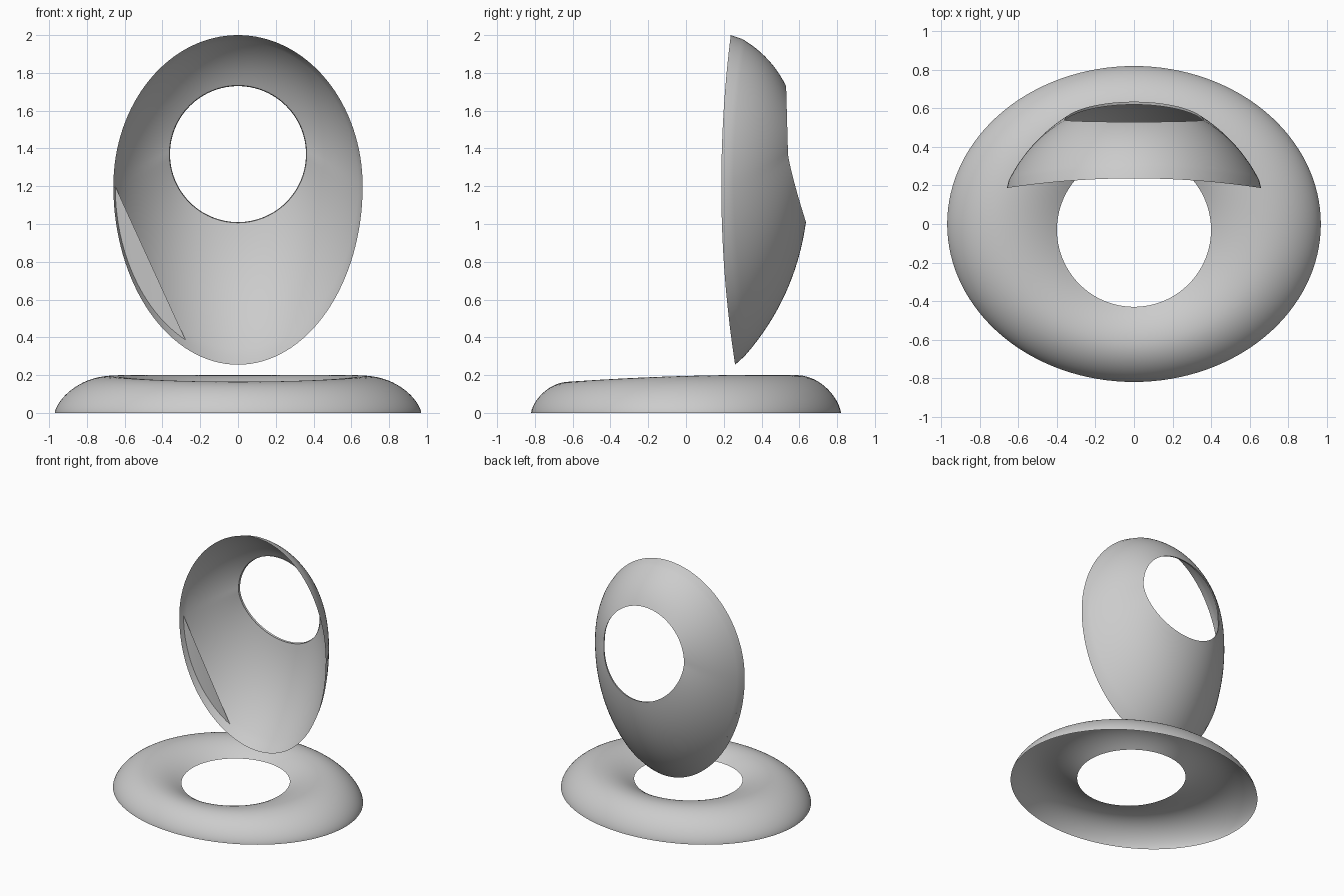
import bpy, math

if "Cube" in bpy.data.objects:
    bpy.data.objects.remove(bpy.data.objects["Cube"])

N = 128  # segments around each ring


def make_object(name, verts, faces):
    mesh = bpy.data.meshes.new(name)
    mesh.from_pydata(verts, [], faces)
    mesh.update()
    ob = bpy.data.objects.new(name, mesh)
    bpy.context.collection.objects.link(ob)
    bpy.ops.object.select_all(action='DESELECT')
    ob.select_set(True)
    bpy.context.view_layer.objects.active = ob
    bpy.ops.object.shade_smooth_by_angle(angle=math.radians(35))
    return ob


def loft(name, rows, point):
    """Open sheet: point(angle, row) gives each vertex of the closed rings."""
    verts = [point(2 * math.pi * i / N, r) for r in rows for i in range(N)]
    faces = []
    for j in range(len(rows) - 1):
        for i in range(N):
            k = (i + 1) % N
            faces.append((j * N + i, j * N + k, (j + 1) * N + k, (j + 1) * N + i))
    return make_object(name, verts, faces)


# Seat: low oval ring, dished towards a round hole, open underneath
CREST = 0.47


def seat_point(t, fh):
    f, h = fh
    c, s = math.cos(t), math.sin(t)
    x = (0.40 + f * 0.57) * c
    y = (1 - f) * (0.40 * s - 0.03) + f * 0.82 * s
    return (x, y, h * (0.195 + 0.0175 * s - 0.0125 * s * s))


seat_rows = []
for i in range(18):  # outer wall, from the floor up to the crest
    g = math.cos(math.pi / 2 * i / 18)
    seat_rows.append((CREST + (1 - CREST) * g, max(0.0, 1 - g * g) ** 0.667))
for i in range(11):  # inner slope, down to the hole
    u = i / 10
    seat_rows.append((CREST * (1 - u), 1 - 0.4 * u * u))
loft("seat", seat_rows[::-1], seat_point)


# Backrest: egg-shaped rim, bulging back to a round hole
def rim(t, back=False):
    c, s = math.cos(t), math.sin(t)
    up = s > 0
    r, y = 0.66, 0.187 + (0.05 if up else 0.073) * s * s
    z_axis = 0.80 if up else 0.945
    if back:
        r -= 0.01
        z_axis -= 0.02 if up else 0.045
        y += 0.04 + (0.02 if up else 0.01) * s * s
    return (r * c, y, 1.2 + z_axis * s)


def hole(t):
    c, s = math.cos(t), math.sin(t)
    y = 0.54 - 0.01 * s if s > 0 else 0.54 + 0.095 * abs(s) ** 1.2
    return (0.36 * c, y, 1.37 + 0.36 * s)


def back_point(t, u):
    if u < 0:
        return rim(t)  # front edge of the rim band
    a, b = rim(t, True), hole(t)
    if u > 1:  # small lip folded into the hole
        return (b[0] * 1.01, b[1] - 0.015, 1.37 + (b[2] - 1.37) * 1.01)
    dx, dy, dz = (b[i] - a[i] for i in range(3))
    radial = math.hypot(dx, dz)
    bulge = 0.075 * 4 * u * (1 - u)
    # offset at right angles to the chord, outwards
    return (a[0] + dx * u - bulge * dy * dx / radial,
            a[1] + dy * u + bulge * radial,
            a[2] + dz * u - bulge * dy * dz / radial)


loft("backrest", [-1] + [i / 16 for i in range(17)] + [2], back_point)

# Flat web across the lower left of the backrest rim
start, end = math.pi, math.pi + 1.13
web = [rim(start + (end - start) * i / 24, True) for i in range(25)]
make_object("backrest_web", web, [(0, i, i + 1) for i in range(1, 24)])
